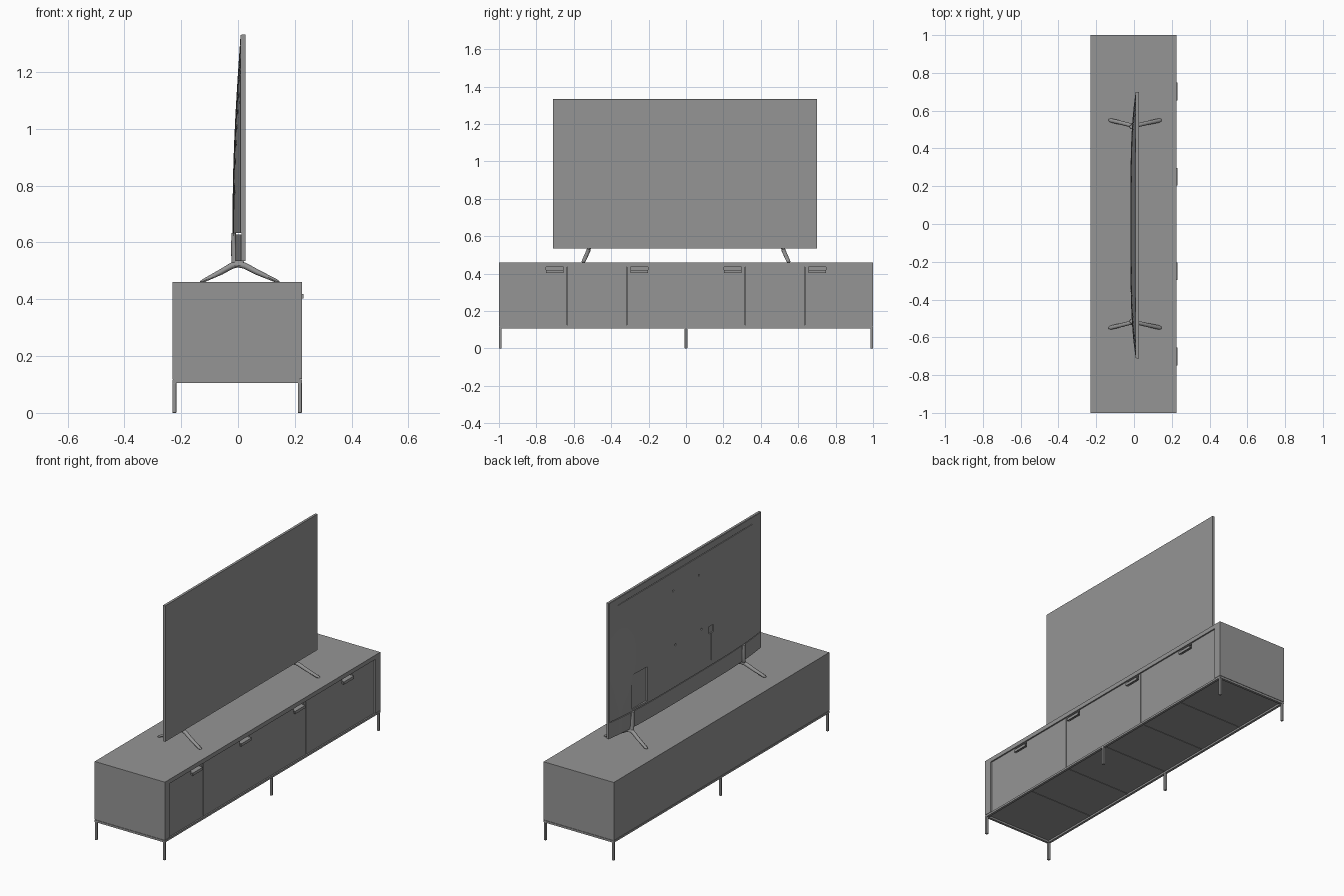
import bpy, bmesh, math
from mathutils import Vector, Matrix

if "Cube" in bpy.data.objects:
    bpy.data.objects.remove(bpy.data.objects["Cube"])

# one dark grey finish for everything
GREY = bpy.data.materials.new("dark_grey")
GREY.diffuse_color = (0.3, 0.3, 0.3, 1)
GREY.use_nodes = True
GREY.node_tree.nodes["Principled BSDF"].inputs["Base Color"].default_value = GREY.diffuse_color


def finish(name, bm, smooth=False, bevel=0):
    bmesh.ops.recalc_face_normals(bm, faces=bm.faces)
    me = bpy.data.meshes.new(name)
    bm.to_mesh(me)
    bm.free()
    me.materials.append(GREY)
    ob = bpy.data.objects.new(name, me)
    bpy.context.collection.objects.link(ob)
    if bevel:
        m = ob.modifiers.new("bevel", 'BEVEL')
        m.width, m.segments = bevel, 2
    if smooth:
        bpy.ops.object.select_all(action='DESELECT')
        ob.select_set(True)
        bpy.context.view_layer.objects.active = ob
        bpy.ops.object.shade_smooth_by_angle(angle=math.radians(35))
    return ob


def add_box(bm, x, y, z):
    """Box from three (min, max) ranges."""
    c = Vector((sum(x) / 2, sum(y) / 2, sum(z) / 2))
    s = Matrix.Diagonal((x[1] - x[0], y[1] - y[0], z[1] - z[0], 1))
    bmesh.ops.create_cube(bm, size=1, matrix=Matrix.Translation(c) @ s)


def boxes(name, *ranges, bevel=0):
    bm = bmesh.new()
    for r in ranges:
        add_box(bm, *r)
    return finish(name, bm, bevel=bevel)


def mirror_y(ob):
    m = ob.modifiers.new("mirror", 'MIRROR')
    m.use_axis = (False, True, False)


# ---- cabinet ----
BACK, FRONT, DOOR = -0.231, 0.225, 0.218
boxes("cabinet_core", ((BACK + 0.01, 0.2), (-0.96, 0.96), (0.122, 0.44)))
boxes("cabinet_top", ((BACK, FRONT), (-1, 1), (0.435, 0.46)))
boxes("cabinet_back", ((BACK, BACK + 0.015), (-0.96, 0.96), (0.119, 0.435)))
side = boxes("cabinet_side", ((BACK, FRONT), (0.953, 1), (0.119, 0.435)))
mirror_y(side)

# doors, two of the three on each half have a finger notch with a pull tab
W, GAP, Z0, Z1, NOTCH = 0.3172, 0.001, 0.122, 0.434, 0.402
for i, notch in enumerate([(0.203, 0.296), None, (0.655, 0.748)]):
    a, b = i * W + GAP, (i + 1) * W - GAP
    prof = [(a, Z0), (b, Z0), (b, Z1)]
    if notch:
        n0, n1 = notch
        prof += [(n1, Z1), (n1, NOTCH), (n0, NOTCH), (n0, Z1)]
        pull = boxes("door_pull_%d" % (i + 1),
                     ((0.203, 0.23), (n0, n1), (0.414, 0.418)),
                     ((0.225, 0.23), (n0, n1), (0.402, 0.418)))
        mirror_y(pull)
    prof.append((a, Z1))
    bm = bmesh.new()
    f = bm.faces.new([bm.verts.new((0.198, y, z)) for y, z in prof])
    ext = bmesh.ops.extrude_face_region(bm, geom=[f], use_keep_orig=True)
    for v in ext["geom"]:
        if isinstance(v, bmesh.types.BMVert):
            v.co.x = DOOR
    mirror_y(finish("door_%d" % (i + 1), bm))

# metal base frame, cross bars and legs
T, LO, HI = 0.014, 0.105, 0.117
boxes("base_frame",
      ((BACK, BACK + T), (-1, 1), (LO, HI)),
      ((FRONT - T, FRONT), (-1, 1), (LO, HI)),
      ((BACK + T, FRONT - T), (-1, -1 + T), (LO, HI)),
      ((BACK + T, FRONT - T), (1 - T, 1), (LO, HI)))
boxes("base_crossbars", *[((BACK + T, FRONT - T), (k * W - 0.004, k * W + 0.004), (0.114, 0.118))
                          for k in range(-2, 3)])
boxes("cabinet_underside", ((BACK + 0.003, FRONT - 0.008), (-0.997, 0.997), (0.116, 0.126)))
for name, x in (("back_legs", BACK), ("front_legs", FRONT - T)):
    boxes(name, *[((x, x + T), (y - T / 2, y + T / 2), (0, 0.106))
                  for y in (-1 + T / 2, 0, 1 - T / 2)], bevel=0.002)

# ---- television ----
TY, HALF, TOP, BOT = -0.006, 0.706, 1.332, 0.534

# flat panel with a slightly sunken screen
bm = bmesh.new()
add_box(bm, (0.012, 0.026), (TY - HALF, TY + HALF), (BOT, TOP))
bm.normal_update()
face = max(bm.faces, key=lambda f: f.calc_center_median().x)
bmesh.ops.inset_region(bm, faces=[face], thickness=0.004)
for v in face.verts:
    v.co.x -= 0.001
finish("screen_panel", bm)


def back_shell(name, z0, z1, inset, rows):
    """Bulged back cover, thickest low down and in the middle."""
    bm = bmesh.new()
    bmesh.ops.create_grid(bm, x_segments=40, y_segments=rows, size=1)
    half = HALF - 0.002
    for v in bm.verts:
        t, z = v.co.x, z0 + (v.co.y + 1) / 2 * (z1 - z0)
        f = math.sin(math.pi / 2 * min(1, max(0, (TOP - z) / 0.7 * 1.1)))
        v.co = (0.009 + inset - 0.028 * f * (1 - abs(t) ** 4), TY + t * half, z)
    rim = [e for e in bm.edges if e.is_boundary]
    ext = bmesh.ops.extrude_edge_only(bm, edges=rim)["geom"]
    for v in ext:
        if isinstance(v, bmesh.types.BMVert):
            v.co.x = 0.016
    bmesh.ops.holes_fill(bm, edges=[e for e in bm.edges if e.is_boundary], sides=0)
    return finish(name, bm, smooth=True)


upper = back_shell("back_cover_upper", 0.633, TOP - 0.002, 0, 24)
back_shell("back_cover_lower", BOT + 0.001, 0.628, 0.002, 5)

# recesses in the back: connector bay, power inlet, top vent, mounting holes
bm = bmesh.new()
add_box(bm, (-0.05, -0.006), (0.38, 0.515), (0.645, 0.845))
add_box(bm, (-0.05, -0.010), (-0.23, -0.19), (0.82, 0.862))
add_box(bm, (-0.05, -0.014), (-0.212, -0.207), (0.66, 0.8195))
add_box(bm, (-0.05, 0.0115), (-0.625, 0.62), (1.29, 1.294))
for y in (-0.12, 0.12):
    for z, x in ((0.875, -0.008), (1.187, 0.007)):
        depth = x + 0.05
        m = Matrix.Translation((x - depth / 2, y, z)) @ Matrix.Rotation(math.pi / 2, 4, 'Y')
        bmesh.ops.create_cone(bm, cap_ends=True, segments=12, radius1=0.006,
                              radius2=0.006, depth=depth, matrix=m)
cutter = finish("back_recess_cutter", bm)
cutter.hide_render = True
cutter.hide_viewport = True
cut = upper.modifiers.new("recesses", 'BOOLEAN')
cut.operation, cut.object, cut.solver = 'DIFFERENCE', cutter, 'EXACT'


def loft(name, path, n=12):
    """Oval tube through (x, y, z, width, thickness) sections."""
    bm = bmesh.new()
    rings = []
    for i, (x, y, z, w, t) in enumerate(path):
        p, q = path[max(0, i - 1)], path[min(len(path) - 1, i + 1)]
        d = Vector((q[0] - p[0], 0, q[2] - p[2])).normalized()
        nrm = Vector((-d.z, 0, d.x))
        ring = []
        for k in range(n):
            a = 2 * math.pi * k / n
            co = Vector((x, y, z)) + Vector((0, 1, 0)) * (w / 2 * math.cos(a)) + nrm * (t / 2 * math.sin(a))
            co.z = max(co.z, 0.46)
            ring.append(bm.verts.new(co))
        rings.append(ring)
    for r, s in zip(rings, rings[1:]):
        for k in range(n):
            bm.faces.new((r[k], r[(k + 1) % n], s[(k + 1) % n], s[k]))
    bm.faces.new(rings[0])
    bm.faces.new(rings[-1])
    mirror_y(finish(name, bm, smooth=True))


# splayed stand feet: each drifts outward as it drops to the cabinet top
FOOT = [(-0.134, 0.461, 0.010, 0.004), (-0.122, 0.464, 0.022, 0.014), (-0.06, 0.496, 0.022, 0.020),
        (-0.022, 0.518, 0.022, 0.022), (0, 0.524, 0.022, 0.024), (0.024, 0.518, 0.022, 0.022),
        (0.066, 0.496, 0.022, 0.020), (0.134, 0.464, 0.022, 0.014), (0.146, 0.461, 0.010, 0.004)]
loft("stand_foot", [(x, 0.55 - (z - 0.46) * 0.45, z, w, t) for x, z, w, t in FOOT])

# uprights joining the feet to the screen
loft("stand_upright", [(0.0, 0.525, 0.518, 0.020, 0.045), (-0.002, 0.519, 0.534, 0.022, 0.044),
                       (-0.012, 0.516, 0.555, 0.024, 0.024), (-0.015, 0.515, 0.60, 0.024, 0.018),
                       (-0.015, 0.515, 0.634, 0.022, 0.016)])
